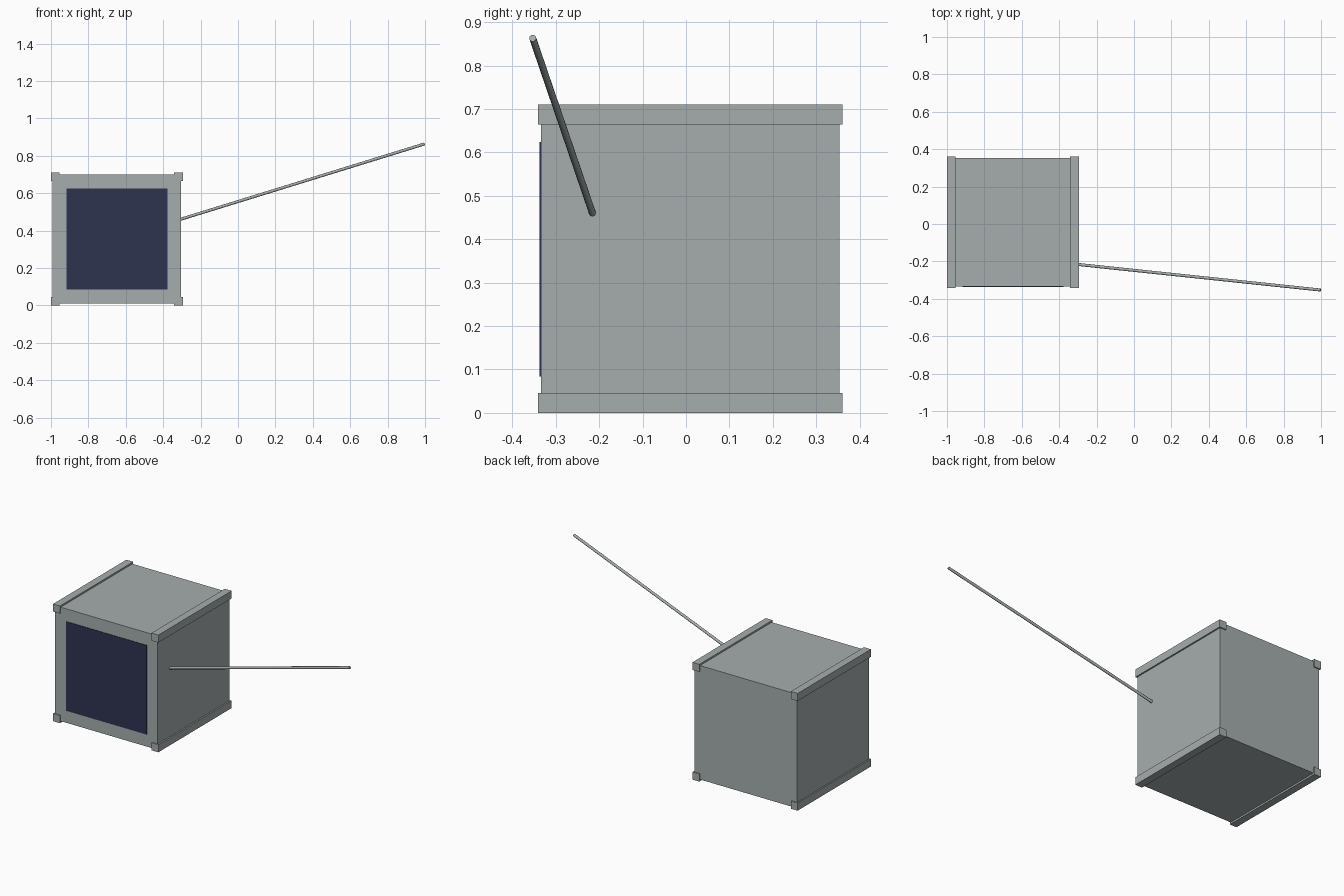
import bpy
from mathutils import Vector

cube = bpy.data.objects.get("Cube")
if cube:
    bpy.data.objects.remove(cube)


def material(name, color):
    mat = bpy.data.materials.new(name)
    mat.use_nodes = True
    mat.diffuse_color = color
    mat.node_tree.nodes["Principled BSDF"].inputs["Base Color"].default_value = color
    return mat


def box(name, low, high, mat):
    low, high = Vector(low), Vector(high)
    bpy.ops.mesh.primitive_cube_add(size=1, location=(low + high) / 2)
    obj = bpy.context.object
    obj.name = name
    obj.scale = high - low
    bpy.ops.object.transform_apply(location=False, rotation=False, scale=True)
    obj.data.materials.append(mat)
    return obj


def rod(name, start, end, radius, mat):
    start, end = Vector(start), Vector(end)
    axis = end - start
    bpy.ops.mesh.primitive_cylinder_add(
        vertices=16, radius=radius, depth=axis.length, location=(start + end) / 2)
    obj = bpy.context.object
    obj.name = name
    obj.rotation_euler = axis.to_track_quat("Z", "Y").to_euler()
    obj.data.materials.append(mat)
    bpy.ops.object.shade_smooth_by_angle()
    return obj


metal = material("light grey metal", (0.38, 0.42, 0.42, 1))
navy = material("dark navy panel", (0.026, 0.034, 0.08, 1))

# Cube-shaped body
box("body", (-0.992, -0.334, 0.01), (-0.304, 0.353, 0.70), metal)

# Corner rails running front to back along the four long edges
RAIL = 0.046
for side, x in (("right", -1.0), ("left", -0.295 - RAIL)):
    for level, z in (("bottom", 0.0), ("top", 0.71 - RAIL)):
        box(f"{level}_{side}_rail", (x, -0.341, z), (x + RAIL, 0.36, z + RAIL), metal)

# Thin front panel
box("front_panel", (-0.917, -0.337, 0.084), (-0.377, -0.331, 0.624), navy)

# Slanted antenna from the left side
rod("antenna", (-0.34, -0.212, 0.45), (0.997, -0.353, 0.863), 0.008, metal)
